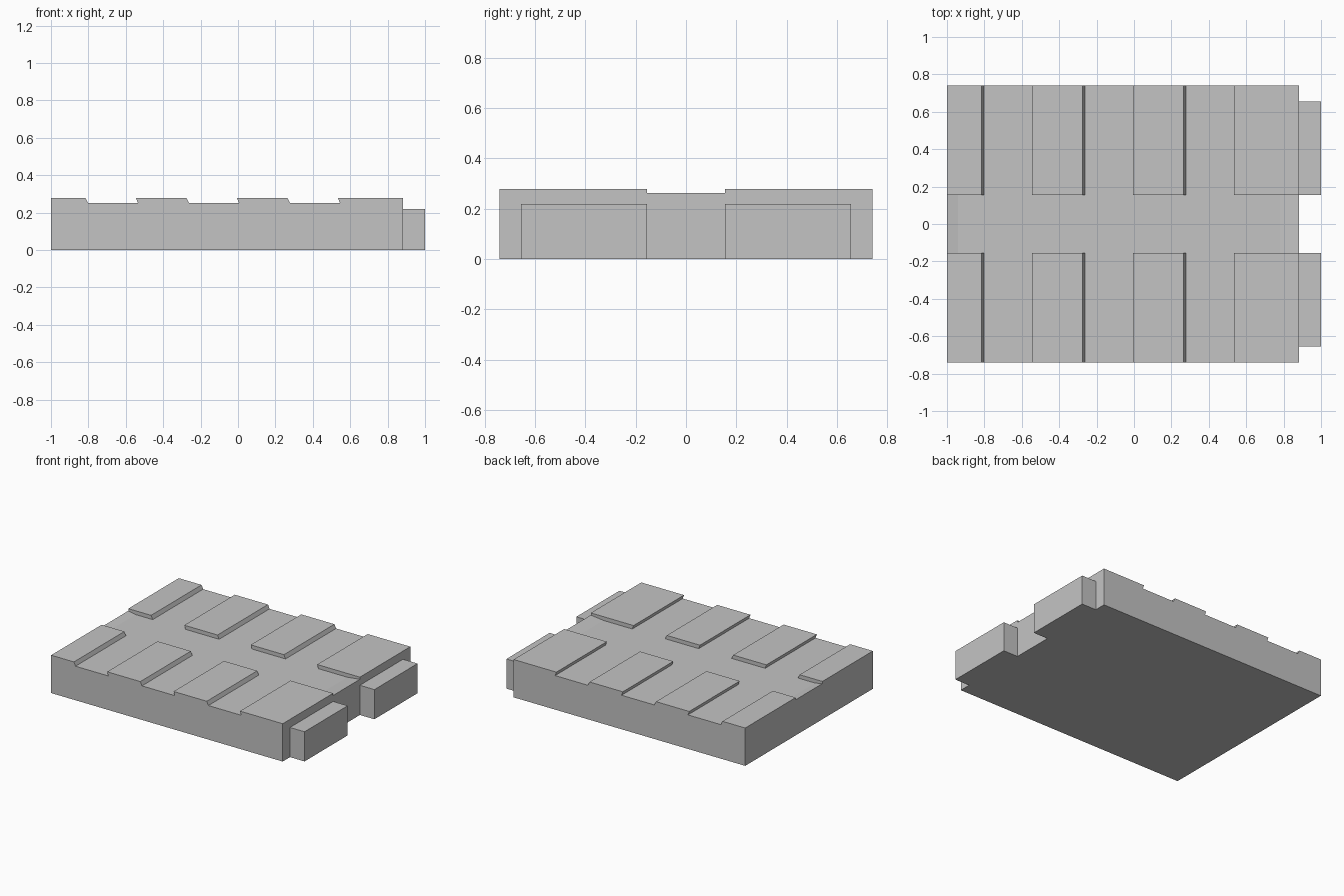
import bpy
import bmesh

if "Cube" in bpy.data.objects:
    bpy.data.objects.remove(bpy.data.objects["Cube"])

grey = bpy.data.materials.new("plain grey")
grey.diffuse_color = (0.55, 0.55, 0.55, 1)
grey.use_nodes = True
grey.node_tree.nodes["Principled BSDF"].inputs["Base Color"].default_value = grey.diffuse_color

HALF, INNER = 0.741, 0.155      # outer edge and edge of the central channel
LEFT, RIGHT = -1.0, 0.882
LOW, RAISED, TOP = 0.25, 0.262, 0.278


def prism(name, profile, y0, y1):
    """Extrude an x-z profile from y0 to y1."""
    bm = bmesh.new()
    face = bm.faces.new([bm.verts.new((x, y0, z)) for x, z in profile])
    out = bmesh.ops.extrude_face_region(bm, geom=[face])
    moved = [v for v in out["geom"] if isinstance(v, bmesh.types.BMVert)]
    bmesh.ops.translate(bm, verts=moved, vec=(0, y1 - y0, 0))
    bmesh.ops.recalc_face_normals(bm, faces=bm.faces)
    mesh = bpy.data.meshes.new(name)
    bm.to_mesh(mesh)
    bm.free()
    mesh.materials.append(grey)
    obj = bpy.data.objects.new(name, mesh)
    bpy.context.collection.objects.link(obj)
    return obj


# Slab whose top lifts slightly at both ends
prism("base_slab", [(LEFT, 0), (RIGHT, 0), (RIGHT, RAISED), (0.78, LOW),
                    (-0.94, LOW), (LEFT, RAISED)], -HALF, HALF)

# Raised pads with leaning sides, resting on the slab
pads = {
    "left_pad": [(LEFT, RAISED), (-0.94, LOW), (-0.802, LOW), (-0.815, TOP), (LEFT, TOP)],
    "right_pad": [(0.545, LOW), (0.78, LOW), (RIGHT, RAISED), (RIGHT, TOP), (0.535, TOP)],
}
for i, x in enumerate((-0.545, -0.005)):
    pads[f"middle_pad_{i + 1}"] = [(x + 0.01, LOW), (x + 0.283, LOW),
                                   (x + 0.27, TOP), (x, TOP)]

# End tabs
tab = [(RIGHT, 0), (1, 0), (1, 0.218), (RIGHT, 0.218)]

for side, s in (("front", -1), ("back", 1)):
    for name, profile in pads.items():
        prism(f"{side}_{name}", profile, s * INNER, s * HALF)
    prism(f"{side}_end_tab", tab, s * INNER, s * 0.656)
